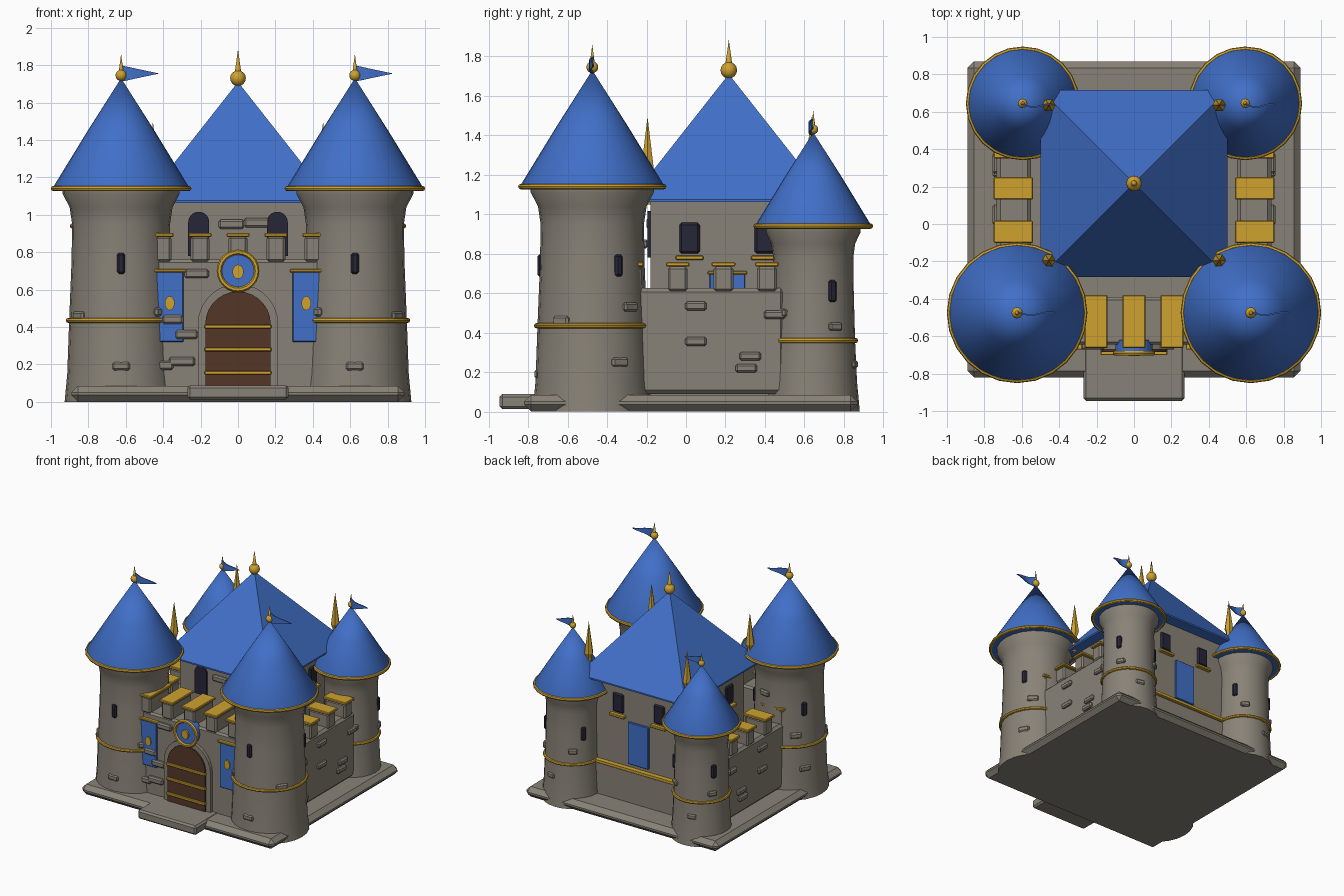
import bpy, bmesh, math
from mathutils import Matrix, Vector

if "Cube" in bpy.data.objects:
    bpy.data.objects.remove(bpy.data.objects["Cube"])


def material(name, rgb):
    m = bpy.data.materials.new(name)
    m.diffuse_color = (*rgb, 1)
    m.use_nodes = True
    m.node_tree.nodes["Principled BSDF"].inputs["Base Color"].default_value = m.diffuse_color
    return m


STONE = material("stone", (0.25, 0.225, 0.185))
BLUE = material("roof blue", (0.052, 0.16, 0.58))
GOLD = material("gold", (0.62, 0.36, 0.03))
WOOD = material("door brown", (0.09, 0.037, 0.02))
DARK = material("window dark", (0.02, 0.019, 0.04))


def finish(name, bm, mat, smooth=False):
    bmesh.ops.recalc_face_normals(bm, faces=bm.faces)
    me = bpy.data.meshes.new(name)
    bm.to_mesh(me)
    bm.free()
    me.materials.append(mat)
    if smooth:
        me.polygons.foreach_set("use_smooth", [True] * len(me.polygons))
        me.set_sharp_from_angle(angle=math.radians(35))
    ob = bpy.data.objects.new(name, me)
    bpy.context.collection.objects.link(ob)
    return ob


def box(name, x, y, z, mat, bevel=0.0, rot=0.0, at=(0, 0, 0)):
    """Box from (min, max) ranges, turned about z and then moved to at."""
    bm = bmesh.new()
    bmesh.ops.create_cube(bm, size=1)
    for v in bm.verts:
        v.co = Vector([(a + b) / 2 + c * (b - a) for (a, b), c in zip((x, y, z), v.co)])
    if bevel:
        bmesh.ops.bevel(bm, geom=bm.edges[:], offset=bevel, segments=1, affect='EDGES')
    bm.transform(Matrix.Translation(at) @ Matrix.Rotation(rot, 4, 'Z'))
    return finish(name, bm, mat)


def lathe(name, prof, at, mat, n=24, ring=False, smooth=True):
    """Turn an (r, z) profile around a vertical axis."""
    bm = bmesh.new()
    rows = []
    for r, z in prof:
        k = 1 if r == 0 else n
        rows.append([bm.verts.new((at[0] + r * math.cos(2 * math.pi * i / n),
                                   at[1] + r * math.sin(2 * math.pi * i / n), z)) for i in range(k)])
    pairs = list(zip(rows, rows[1:])) + ([(rows[-1], rows[0])] if ring else [])
    for a, b in pairs:
        for i in range(n):
            j = (i + 1) % n
            q = [a[i % len(a)], a[j % len(a)], b[j % len(b)], b[i % len(b)]]
            bm.faces.new(list(dict.fromkeys(q)))
    return finish(name, bm, mat, smooth)


def hoop(name, r, z, t, at, mat=GOLD):
    lathe(name, [(r + t * math.cos(a * math.pi / 4), z + t * math.sin(a * math.pi / 4))
                 for a in range(8)], at, mat, ring=True)


def finial(name, at, z, r, top):
    ball = [(r * math.sin(a * math.pi / 8), z - r * math.cos(a * math.pi / 8)) for a in range(8)]
    lathe(name, ball + [(r * 0.38, z + r * 0.95), (0, top)], at, GOLD, n=12)


def prism(name, pts, y0, y1, mat):
    """Extrude an (x, z) outline along y."""
    bm = bmesh.new()
    a = [bm.verts.new((x, y0, z)) for x, z in pts]
    b = [bm.verts.new((x, y1, z)) for x, z in pts]
    bm.faces.new(a)
    bm.faces.new(b[::-1])
    for i in range(len(a)):
        j = (i + 1) % len(a)
        bm.faces.new((a[i], a[j], b[j], b[i]))
    return finish(name, bm, mat)


def arch(x, z0, spring, r):
    return [(x - r, z0), (x + r, z0)] + [
        (x + r * math.cos(i * math.pi / 14), spring + r * math.sin(i * math.pi / 14)) for i in range(15)]


def oval(x, z, rx, rz, n=24):
    return [(x + rx * math.cos(2 * math.pi * i / n), z + rz * math.sin(2 * math.pi * i / n)) for i in range(n)]


def flag(name, at, z, length):
    bm = bmesh.new()
    prev = None
    for i in range(7):
        t = i / 6
        h = 0.042 * (1 - t) + 0.001
        y = at[1] - 0.012 * math.sin(t * 5) - 0.012 * t
        cur = [bm.verts.new((at[0] + t * length, y, z + s * h)) for s in (-1, 1)]
        if prev:
            bm.faces.new((prev[0], cur[0], cur[1], prev[1]))
        prev = cur
    ob = finish(name, bm, BLUE)
    ob.modifiers.new("thickness", 'SOLIDIFY').thickness = 0.008


def tower(name, at, k, body, eave, apex, rr, band, band_r, slit_z, slit_r, angles):
    lathe(name + "_body", [(0, 0)] + body + [(0, body[-1][1])], at, STONE)
    lathe(name + "_roof", [(0, eave - 0.01), (rr, eave - 0.01), (rr, eave + 0.01),
                           (rr * 0.5, (eave + apex) / 2 + 0.01), (0, apex)], at, BLUE, n=32)
    hoop(name + "_eave_ring", rr, eave, 0.014, at)
    hoop(name + "_band", band_r, band, 0.013, at)
    finial(name + "_finial", at, apex + 0.015, 0.03 * k, apex + 0.13 * k)
    flag(name + "_flag", at, apex + 0.025, 0.2 * k ** 1.3)
    for a in angles:
        box(name + "_slit", (slit_r - 0.03, slit_r + 0.012), (-0.021, 0.021), (slit_z - 0.056, slit_z + 0.056),
            DARK, 0.01, math.radians(a), (*at, 0))


# base and step
box("base", (-0.89, 0.89), (-0.82, 0.87), (0, 0.085), STONE, 0.035)
box("front_step", (-0.27, 0.27), (-0.945, -0.6), (0.012, 0.088), STONE, 0.014)

# corner towers
for s, side in ((-1, "left"), (1, "right")):
    turn = (lambda a: a) if s > 0 else (lambda a: 180 - a)
    tower(side + "_front_tower", (s * 0.625, -0.475), 1.0,
          [(0.302, 0), (0.288, 0.15), (0.278, 0.43), (0.265, 0.75), (0.262, 0.95), (0.275, 1.04),
           (0.312, 1.11), (0.312, 1.135)],
          1.14, 1.73, 0.362, 0.435, 0.283, 0.74, 0.266, [turn(a) for a in (-90, 30, 150)])
    tower(side + "_back_tower", (s * 0.595, 0.645), 0.83,
          [(0.236, 0), (0.222, 0.15), (0.212, 0.36), (0.205, 0.62), (0.203, 0.78), (0.212, 0.85),
           (0.24, 0.91), (0.24, 0.935)],
          0.94, 1.415, 0.29, 0.36, 0.215, 0.61, 0.207, [turn(a) for a in (28, 148, 268)])

# curtain walls
box("front_wall", (-0.5, 0.5), (-0.645, -0.39), (0.05, 0.76), STONE, 0.015)
box("back_wall", (-0.5, 0.5), (0.5, 0.645), (0.05, 0.35), STONE, 0.01)
box("back_band", (-0.42, 0.42), (0.6, 0.66), (0.35, 0.372), GOLD)
for s in (-1, 1):
    box("side_wall", sorted((s * 0.55, s * 0.735)), (-0.27, 0.5), (0.09, 0.625), STONE, 0.02)
    for y in (-0.275, -0.042, 0.19, 0.41):
        box("side_merlon", sorted((s * 0.55, s * 0.738)), (y - 0.05, y + 0.05), (0.61, 0.735), STONE, 0.012)
        box("side_merlon_cap", sorted((s * 0.54, s * 0.75)), (y - 0.06, y + 0.06), (0.735, 0.757), GOLD, 0.005)
for i in range(-2, 3):
    x = i * 0.203
    box("front_merlon", (x - 0.05, x + 0.05), (-0.652, -0.39), (0.75, 0.885), STONE, 0.012)
    box("front_merlon_cap", (x - 0.062, x + 0.062), (-0.663, -0.38), (0.882, 0.903), GOLD, 0.005)

# keep with pyramid roof
box("keep", (-0.41, 0.41), (-0.18, 0.62), (0.05, 1.075), STONE)
h = math.sqrt(0.5)
roof = lathe("keep_roof", [(0, 1.063), (h, 1.063), (h, 1.075), (0, 1.71)], (0, 0), BLUE, n=4, smooth=False)
roof.rotation_euler.z = math.pi / 4
roof.location.y = 0.217
finial("keep_finial", (0, 0.217), 1.73, 0.042, 1.885)
for x in (-0.455, 0.455):
    for y in (-0.195, 0.635):
        lathe("roof_corner_spike", [(0, 1.05), (0.02, 1.05), (0.022, 1.2), (0.036, 1.235), (0, 1.495)],
              (x, y), GOLD, n=6, smooth=False)

# keep windows and banners
for s in (-1, 1):
    prism("front_window", arch(s * 0.21, 0.78, 0.96, 0.056), -0.195, -0.15, DARK)
    box("back_window", (s * 0.19 - 0.052, s * 0.19 + 0.052), (0.6, 0.632), (0.8, 0.96), DARK, 0.012)
    box("back_sill", (s * 0.19 - 0.07, s * 0.19 + 0.07), (0.6, 0.65), (0.768, 0.79), GOLD, 0.004)
    for y in (0.018, 0.4):
        box("side_window", sorted((s * 0.38, s * 0.422)), (y - 0.052, y + 0.052), (0.8, 0.958), DARK, 0.012)
        box("side_sill", sorted((s * 0.38, s * 0.44)), (y - 0.07, y + 0.07), (0.768, 0.79), GOLD, 0.004)
    box("side_banner", sorted((s * 0.4, s * 0.422)), (0.12, 0.3), (0.36, 0.7), BLUE, 0.004)
    box("side_banner_rail", sorted((s * 0.4, s * 0.43)), (0.11, 0.31), (0.695, 0.712), GOLD, 0.004)
    # front wall banners
    x = s * 0.365
    box("front_banner", (x - 0.073, x + 0.073), (-0.662, -0.63), (0.32, 0.695), BLUE, 0.004)
    box("front_banner_rail", (x - 0.088, x + 0.088), (-0.672, -0.63), (0.692, 0.71), GOLD, 0.005)
    prism("front_banner_emblem", oval(x, 0.527, 0.026, 0.038, 16), -0.671, -0.66, GOLD)
box("back_banner", (-0.095, 0.095), (0.6, 0.636), (0.4, 0.75), BLUE, 0.004)

# gate
prism("gate_arch", arch(0, 0.08, 0.415, 0.215), -0.672, -0.6, STONE)
prism("gate_door", arch(0, 0.085, 0.415, 0.175), -0.684, -0.6, WOOD)
for z in (0.155, 0.28, 0.402):
    box("door_band", (-0.178, 0.178), (-0.7, -0.65), (z - 0.01, z + 0.01), GOLD, 0.003)
prism("gate_shield", oval(0, 0.7, 0.1, 0.1), -0.69, -0.62, BLUE)
bm = bmesh.new()
rim = []
for i in range(24):
    a = 2 * math.pi * i / 24
    rim.append([bm.verts.new(((0.1 + 0.014 * math.cos(b * math.pi / 3)) * math.cos(a),
                              -0.69 + 0.014 * math.sin(b * math.pi / 3),
                              0.7 + (0.1 + 0.014 * math.cos(b * math.pi / 3)) * math.sin(a))) for b in range(6)])
for i in range(24):
    for b in range(6):
        c, d, e = (i + 1) % 24, (b + 1) % 6, rim
        bm.faces.new((e[i][b], e[c][b], e[c][d], e[i][d]))
finish("gate_shield_rim", bm, GOLD, True)
prism("gate_shield_emblem", oval(0, 0.695, 0.03, 0.038, 16), -0.705, -0.68, GOLD)

# raised stones on front wall and keep
for x, z, w in ((-0.3, 0.215, 0.14), (-0.4, 0.195, 0.11), (-0.275, 0.36, 0.12), (-0.35, 0.44, 0.11),
                (-0.22, 0.685, 0.13)):
    box("wall_stone", (x - w / 2, x + w / 2), (-0.672, -0.63), (z - 0.024, z + 0.024), STONE, 0.01)
for x, z in ((-0.035, 0.95), (0.1, 0.958)):
    box("keep_stone", (x - 0.068, x + 0.068), (-0.2, -0.16), (z - 0.025, z + 0.025), STONE, 0.01)
# raised stones on side walls
for s in (-1, 1):
    for y, z in ((0.05, 0.355), (0.325, 0.28), (0.305, 0.22), (0.05, 0.535), (0.45, 0.49)):
        box("side_stone", sorted((s * 0.71, s * 0.757)), (y - 0.055, y + 0.055), (z - 0.022, z + 0.022), STONE, 0.01)
    # raised stones on towers
    for a, z in ((-90, 0.19), (-35, 0.46), (-140, 0.48), (30, 0.25), (45, 0.53), (100, 0.85)):
        box("front_tower_stone", (0.24, 0.297 - z * 0.02), (-0.047, 0.047), (z - 0.023, z + 0.023), STONE, 0.01,
            math.radians(a if s > 0 else 180 - a), (s * 0.625, -0.475, 0))
    for a, z in ((32, 0.43), (-50, 0.5), (75, 0.24), (125, 0.47)):
        box("back_tower_stone", (0.18, 0.226), (-0.037, 0.037), (z - 0.02, z + 0.02), STONE, 0.009,
            math.radians(a if s > 0 else 180 - a), (s * 0.595, 0.645, 0))
